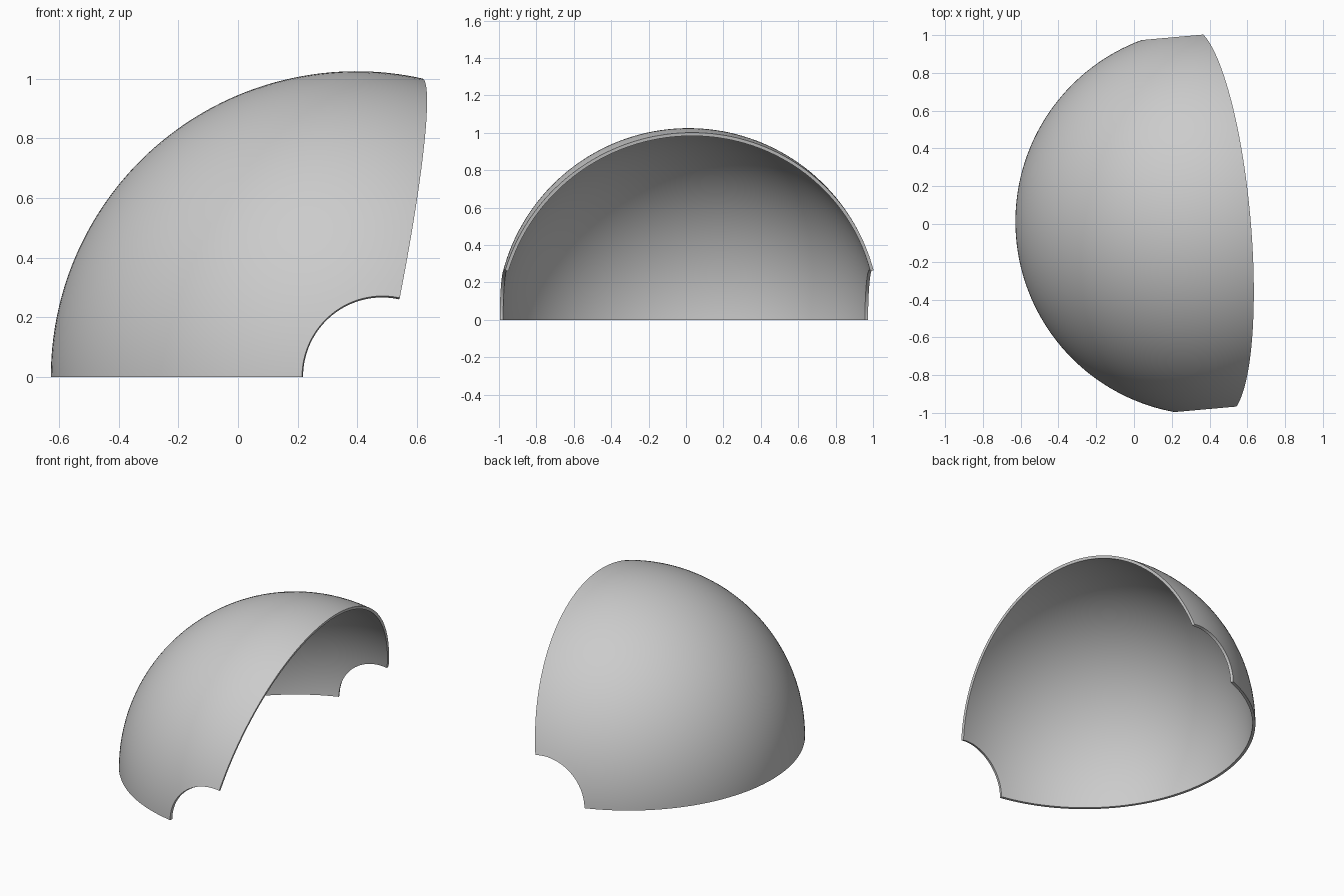
import bpy, bmesh, math
from mathutils import Matrix, Vector

cube = bpy.data.objects.get("Cube")
if cube:
    bpy.data.objects.remove(cube, do_unlink=True)

RADIUS = 1.025        # outer radius of the dome
HOLE = 0.271          # radius of the side notches
WALL = 0.018          # shell thickness
SWEEP = math.radians(102.4)
TURN = math.radians(5.09)
STEPS = 72

# Plain grey shell material
grey = bpy.data.materials.new("shell_grey")
grey.use_nodes = True
colour = (0.6, 0.6, 0.6, 1)
grey.diffuse_color = colour
grey.node_tree.nodes["Principled BSDF"].inputs["Base Color"].default_value = colour

# Side-to-side arc, stopping at the notches, swept from the floor over the top
bm = bmesh.new()
limit = math.acos(HOLE / RADIUS)
arc = []
for i in range(STEPS + 1):
    a = limit * (2 * i / STEPS - 1)
    arc.append(bm.verts.new((-RADIUS * math.cos(a), RADIUS * math.sin(a), 0)))
edges = [bm.edges.new(pair) for pair in zip(arc, arc[1:])]
bmesh.ops.spin(bm, geom=arc + edges, cent=(0, 0, 0), axis=(0, 1, 0),
               angle=SWEEP, steps=STEPS)

# Make every face point away from the centre
bm.normal_update()
flipped = [f for f in bm.faces if f.normal.dot(f.calc_center_median()) < 0]
bmesh.ops.reverse_faces(bm, faces=flipped)
place = Matrix.Translation(Vector((0.397, 0.013, 0))) @ Matrix.Rotation(TURN, 4, 'Z')
bmesh.ops.transform(bm, matrix=place, verts=bm.verts)

mesh = bpy.data.meshes.new("dome_shell")
bm.to_mesh(mesh)
bm.free()
shell = bpy.data.objects.new("dome_shell", mesh)
bpy.context.collection.objects.link(shell)
mesh.materials.append(grey)

# Wall thickness, inwards from the outer surface
solid = shell.modifiers.new("wall", 'SOLIDIFY')
solid.thickness = WALL
solid.offset = -1
bpy.context.view_layer.objects.active = shell
shell.select_set(True)
bpy.ops.object.modifier_apply(modifier="wall")
bpy.ops.object.shade_smooth_by_angle(angle=math.radians(35))
